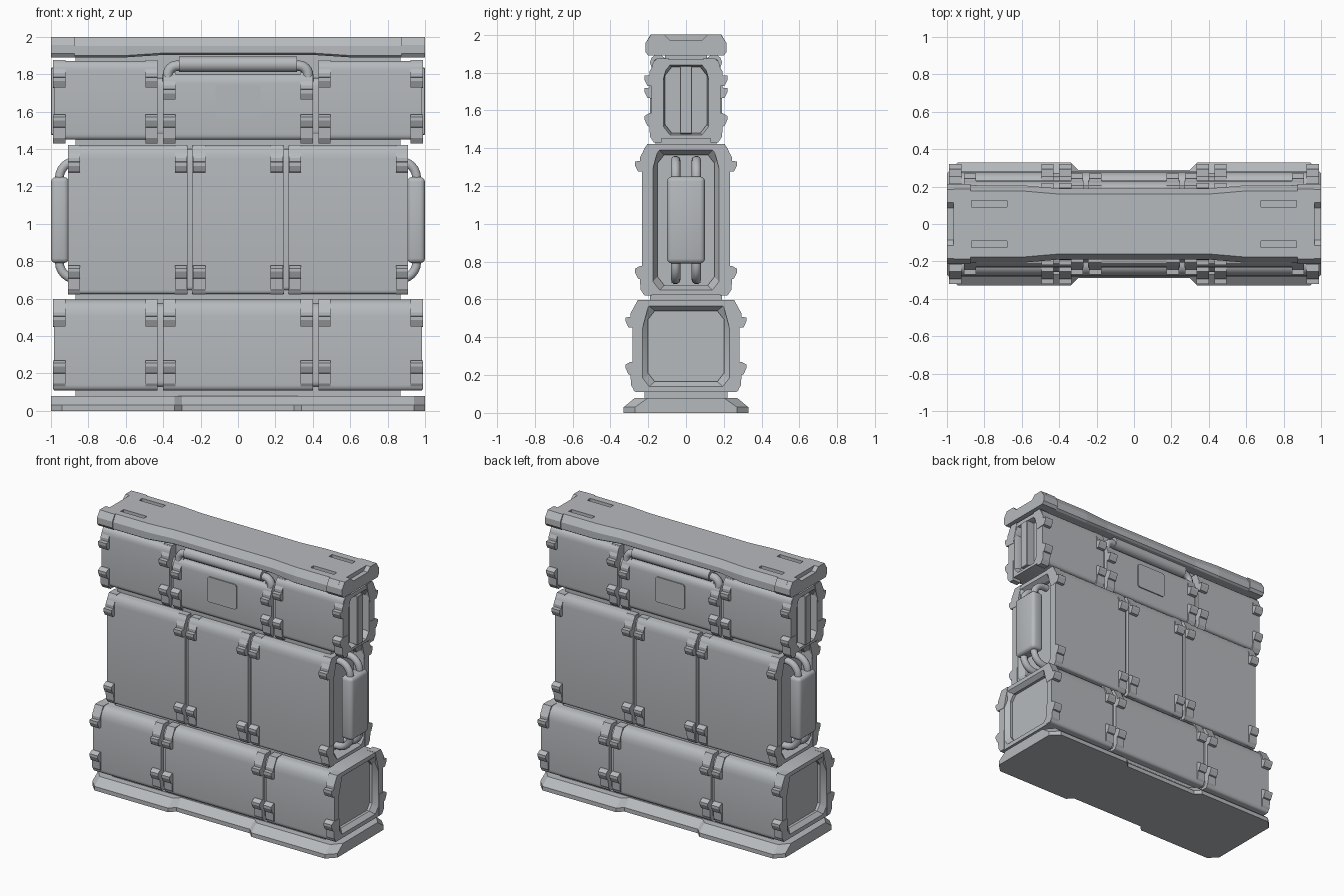
import bpy, bmesh
from math import sin, cos, pi, radians

if "Cube" in bpy.data.objects:
    bpy.data.objects.remove(bpy.data.objects["Cube"])

N = 4  # segments per corner


def finish(name, bm, angle=30):
    bmesh.ops.recalc_face_normals(bm, faces=bm.faces)
    me = bpy.data.meshes.new(name)
    bm.to_mesh(me)
    bm.free()
    ob = bpy.data.objects.new(name, me)
    bpy.context.collection.objects.link(ob)
    bpy.ops.object.select_all(action='DESELECT')
    ob.select_set(True)
    bpy.context.view_layer.objects.active = ob
    if angle:
        bpy.ops.object.shade_smooth_by_angle(angle=radians(angle))
    return ob


def loft(bm, rings):
    vs = [[bm.verts.new(p) for p in r] for r in rings]
    n = len(rings[0])
    for a, b in zip(vs, vs[1:]):
        for i in range(n):
            bm.faces.new((a[i], a[(i + 1) % n], b[(i + 1) % n], b[i]))
    bm.faces.new(vs[0][::-1])
    bm.faces.new(vs[-1])


def ring(x, hy, z0, z1, cb, ct, rounded=False, n=N):
    """Box section in YZ with cut or rounded corners; cb/ct = (y, z) cut size at bottom/top."""
    pts = []
    for k, (sy, sz) in enumerate(((1, 1), (-1, 1), (-1, -1), (1, -1))):
        cy, cz = ct if sz > 0 else cb
        zc = z1 if sz > 0 else z0
        for i in range(n + 1):
            t = i / n if k % 2 == 0 else 1 - i / n
            a, b = (cos(t * pi / 2), sin(t * pi / 2)) if rounded else (1 - t, t)
            pts.append((x, sy * (hy - cy + cy * a), zc + sz * cz * (b - 1)))
    return pts


def mirrored_loft(name, half, angle=30):
    bm = bmesh.new()
    left = [[(-x, y, z) for x, y, z in r] for r in reversed(half)]
    loft(bm, left + half)
    return finish(name, bm, angle)


def prism(bm, prof, x0, x1, sy=1):
    loft(bm, [[(x, sy * y, z) for y, z in prof] for x in (x0, x1)])


def add_box(bm, x0, x1, y0, y1, z0, z1):
    prism(bm, [(y0, z0), (y1, z0), (y1, z1), (y0, z1)], x0, x1)


def rounded_box(name, dims, r, seg=3):
    bm = bmesh.new()
    add_box(bm, *dims)
    bmesh.ops.bevel(bm, geom=bm.edges[:], offset=r, segments=seg, profile=0.5, affect='EDGES')
    return finish(name, bm, 35)


def tube(name, pts, r):
    cu = bpy.data.curves.new(name, 'CURVE')
    cu.dimensions = '3D'
    cu.bevel_depth, cu.bevel_resolution, cu.use_fill_caps = r, 3, True
    sp = cu.splines.new('POLY')
    sp.points.add(len(pts) - 1)
    for p, c in zip(sp.points, pts):
        p.co = (*c, 1)
    ob = bpy.data.objects.new(name, cu)
    bpy.context.collection.objects.link(ob)
    bpy.ops.object.select_all(action='DESELECT')
    ob.select_set(True)
    bpy.context.view_layer.objects.active = ob
    bpy.ops.object.convert(target='MESH')
    bpy.ops.object.shade_smooth_by_angle(angle=radians(50))


# Panelled blocks: body with panel grooves and recessed ends
def block(name, hy, z0, z1, cb, ct, gap, xe, rec_out, rec_in, depth, mid_top=None):
    def body(x, top):
        return ring(x, hy - .008, z0, top, cb, ct, True)

    def groove(x, top):
        return ring(x, hy - .033, z0 + .02, top - .02, cb, ct, True)
    mt = mid_top or z1
    c = (.035, .045)
    half = [body(gap[0], mt), groove(gap[0], mt), groove(gap[1], mt), body(gap[1], z1), body(xe, z1),
            ring(xe, *rec_out, c, c), ring(xe - depth * .6, *rec_in, c, c), ring(xe - depth, *rec_in, c, c)]
    mirrored_loft(name, half)


block("lower_block", .29, .11, .595, (.02, .03), (.06, .09), (.40, .43), .985,
      (.23, .14, .565), (.20, .165, .54), .05)
block("middle_block", .24, .625, 1.42, (.015, .02), (.04, .07), (.245, .27), .908,
      (.175, .65, 1.39), (.15, .675, 1.365), .07)
block("upper_block", .19, 1.45, 1.87, (.02, .03), (.03, .05), (.40, .43), .985,
      (.12, 1.47, 1.84), (.11, 1.48, 1.83), .05, mid_top=1.80)


# Hooked clips along panel edges
def clips(name, hy, zt, zb, spans):
    top = [(-.10, 0), (-.035, 0), (.003, .07), (.003, .09), (.03, .092), (.03, .112), (.014, .145), (-.06, .15)]
    bot = [(-.06, 0), (-.02, 0), (0, .03), (.004, .085), (.014, .088), (.03, .122), (.03, .14), (.004, .155), (-.06, .155)]
    bm = bmesh.new()
    for x0, x1 in spans:
        for sx in (-1, 1):
            for sy in (-1, 1):
                if zt:
                    prism(bm, [(hy + y, zt - d) for y, d in top], sx * x0, sx * x1, sy)
                if zb:
                    prism(bm, [(hy + y, zb + d) for y, d in bot], sx * x0, sx * x1, sy)
    finish(name, bm, 0)


wide = [(.335, .40), (.43, .495), (.922, .988)]
clips("lower_clips", .29, .597, .115, wide)
clips("middle_clips", .24, 1.422, .622, [(.175, .24), (.272, .337), (.845, .91)])
clips("upper_clips", .19, 1.875, 1.43, wide[1:])
clips("upper_centre_clips", .19, 1.81, 1.43, wide[:1])

# Narrow core showing between the blocks
bm = bmesh.new()
for hy, z0, z1 in ((.22, .07, .13), (.19, .57, .65), (.16, 1.39, 1.48), (.11, 1.75, 1.91)):
    add_box(bm, -.87, .87, -hy, hy, z0, z1)
finish("core", bm)

# Base plate with bevelled edge and waisted middle
def outline(z, d, yc):
    q = [(.30, .29 - d), (.34, .33 - d), (.94, .33 - d), (1, yc)]
    q = q + [(x, -y) for x, y in reversed(q)]
    return [(x, y, z) for x, y in q] + [(-x, y, z) for x, y in reversed(q)]


bm = bmesh.new()
loft(bm, [outline(0, 0, .27), outline(.03, 0, .27), outline(.08, .06, .2)])
finish("base_plate", bm, 0)

# Top cap: waisted beam with four slots cut in the top
c0, c1 = (.015, .01), (.03, .05)
cap = mirrored_loft("top_cap", [ring(x, hy, z, 2, c0, c1, n=1) for x, hy, z in
                                ((.40, .19, 1.903), (.60, .207, 1.89), (.966, .207, 1.89))], 0)
bm = bmesh.new()
for sx in (-1, 1):
    for sy in (-1, 1):
        x0, x1 = sorted((sx * .68, sx * .87))
        y0, y1 = sorted((sy * .09, sy * .125))
        add_box(bm, x0, x1, y0, y1, 1.975, 2.05)
cutter = finish("slot_cutter", bm, 0)
cutter.hide_render = True
mod = cap.modifiers.new("slots", 'BOOLEAN')
mod.operation, mod.object, mod.solver = 'DIFFERENCE', cutter, 'EXACT'
bpy.context.view_layer.objects.active = cap
bpy.ops.object.modifier_apply(modifier=mod.name)
bpy.data.objects.remove(cutter)

# Cap end brackets with a notch in the top
bm = bmesh.new()
half_u = [(.085, 1.97), (.115, 2), (.185, 2), (.215, 1.955), (.215, 1.91), (.20, 1.89)]
side = [(.17, 2), (.187, 2), (.215, 1.955), (.215, 1.91), (.20, 1.89), (.17, 1.89)]
for sx in (-1, 1):
    prism(bm, half_u + [(-y, z) for y, z in reversed(half_u)], sx * .962, sx)
    for sy in (-1, 1):
        prism(bm, side, sx * .875, sx * .962, sy)
finish("cap_end_brackets", bm, 0)

for sx in (-1, 1):
    # Side carrying handles
    for y in (-.055, .055):
        arc = [(.865 + .09 * sin(a), .09 * cos(a)) for a in [i * pi / 12 for i in range(7)]]
        path = [(.82, 1.335)] + [(x, 1.245 + z) for x, z in arc]
        path += [(x, 2.04 - z) for x, z in reversed(path)]
        tube("side_handle_tube", [(sx * x, y, z) for x, z in path], .025)
    x0, x1 = sorted((sx * .905, sx))
    rounded_box("side_handle_grip", (x0, x1, -.1, .1, .79, 1.25), .025)
    # Upright bar across the upper end recess
    x0, x1 = sorted((sx * .92, sx))
    rounded_box("upper_end_bar", (x0, x1, -.033, .033, 1.475, 1.835), .004, 1)

for sy in (-1, 1):
    # Front and back carrying handles above the centre panel
    y = sy * .148
    arc = [(.325 + .05 * sin(a), 1.795 + .05 * cos(a)) for a in [i * pi / 12 for i in range(7)]]
    right = arc + [(.375, 1.76)]
    path = [(-x, y, z) for x, z in reversed(right)] + [(x, y, z) for x, z in right]
    tube("top_handle_tube", path, .028)
    tube("top_handle_grip", [(-.315, y, 1.853), (.315, y, 1.853)], .043)
    # Small label plate on the centre panel
    bm = bmesh.new()
    add_box(bm, -.12, .12, *sorted((sy * .165, sy * .19)), 1.56, 1.745)
    edges = [e for e in bm.edges if abs(e.verts[0].co.y - e.verts[1].co.y) > .01]
    bmesh.ops.bevel(bm, geom=edges, offset=.02, segments=3, profile=.5, affect='EDGES')
    finish("small_plate", bm)

# Mid grey finish on everything
grey = bpy.data.materials.new("mid_grey")
grey.diffuse_color = (.47, .49, .51, 1)
grey.use_nodes = True
grey.node_tree.nodes["Principled BSDF"].inputs["Base Color"].default_value = grey.diffuse_color
for ob in bpy.data.objects:
    if ob.type == 'MESH':
        ob.data.materials.clear()
        ob.data.materials.append(grey)
